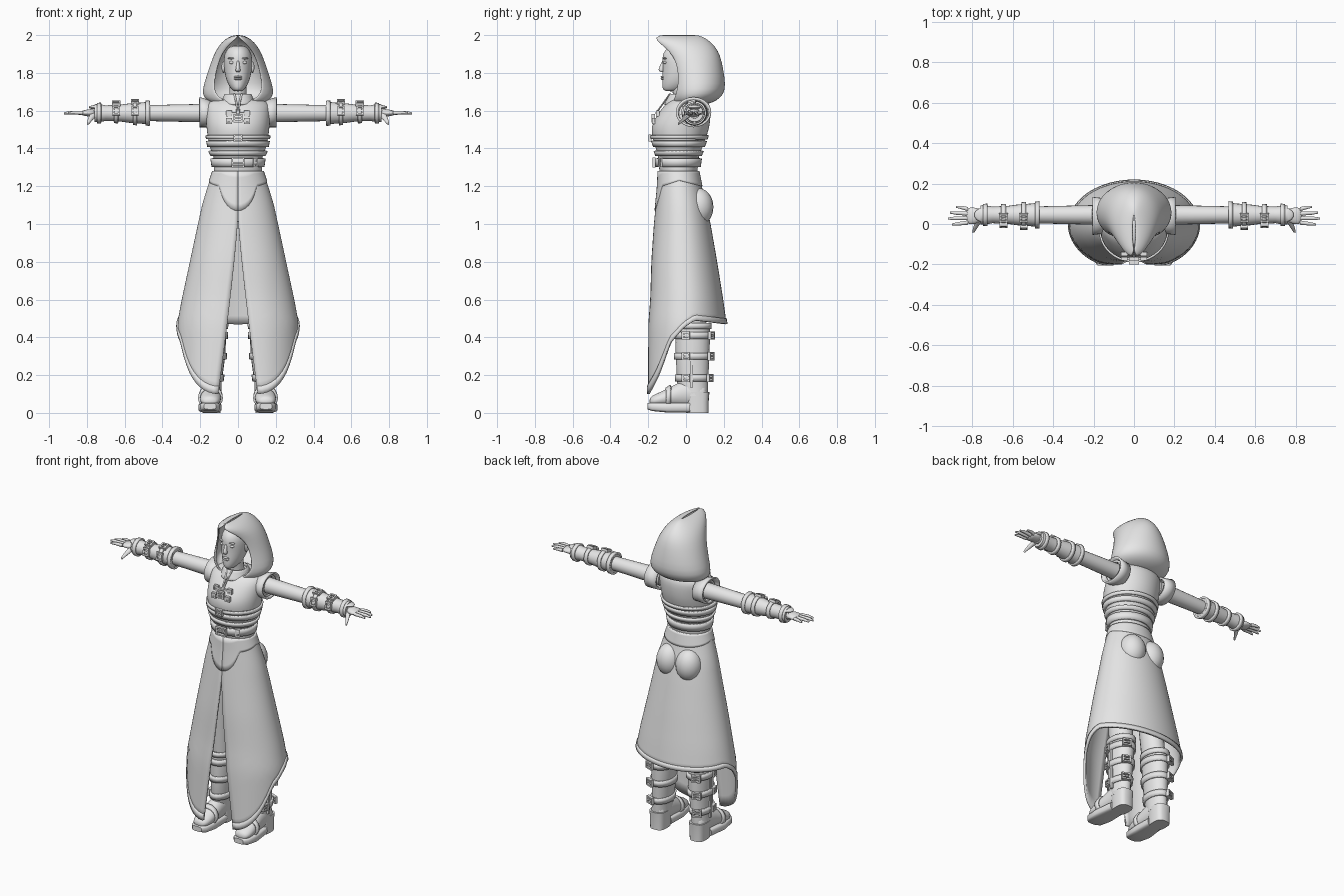
import bpy, bmesh
from math import sin, cos, pi, asin, copysign, sqrt, radians
from mathutils import Vector, Matrix

if "Cube" in bpy.data.objects:
    bpy.data.objects.remove(bpy.data.objects["Cube"])

GREY = (0.8, 0.8, 0.8, 1)
grey = bpy.data.materials.new("plain_grey")
grey.use_nodes = True
grey.diffuse_color = GREY
grey.node_tree.nodes["Principled BSDF"].inputs["Base Color"].default_value = GREY


def finish(name, bm, mirror=False, thick=0, sub=0):
    """Turn a bmesh into an object with its modifiers."""
    bmesh.ops.recalc_face_normals(bm, faces=bm.faces)
    mesh = bpy.data.meshes.new(name)
    bm.to_mesh(mesh)
    bm.free()
    mesh.materials.append(grey)
    mesh.shade_smooth()
    if not sub:
        mesh.set_sharp_from_angle(angle=radians(40))
    obj = bpy.data.objects.new(name, mesh)
    bpy.context.collection.objects.link(obj)
    if mirror:
        obj.modifiers.new("mirror", 'MIRROR')
    if thick:
        mod = obj.modifiers.new("thickness", 'SOLIDIFY')
        mod.thickness, mod.offset = thick, 0
    if sub:
        mod = obj.modifiers.new("smooth", 'SUBSURF')
        mod.levels = mod.render_levels = sub
    return obj


def skin(name, rows, closed=True, caps=True, **kw):
    """Bridge rows of points into a surface."""
    bm = bmesh.new()
    vrows = [[bm.verts.new(p) for p in row] for row in rows]
    n = len(rows[0])
    for a, b in zip(vrows, vrows[1:]):
        for i in range(n if closed else n - 1):
            j = (i + 1) % n
            bm.faces.new((a[i], a[j], b[j], b[i]))
    if closed and caps:
        bm.faces.new(vrows[0])
        bm.faces.new(vrows[-1])
    return finish(name, bm, **kw)


def loft(name, rings, axis='Z', n=20, power=2, **kw):
    """Rings are (position on axis, centre u, centre v, radius u, radius v)."""
    def spow(v):
        return copysign(abs(v) ** (2 / power), v)
    rows = []
    for t, cu, cv, ru, rv in rings:
        row = []
        for i in range(n):
            a = 2 * pi * i / n
            u, v = cu + ru * spow(sin(a)), cv - rv * spow(cos(a))
            row.append({'X': (t, u, v), 'Y': (u, t, v), 'Z': (u, v, t)}[axis])
        rows.append(row)
    return skin(name, rows, **kw)


def band(name, rings, axis='Z', **kw):
    return loft(name, rings, axis, caps=False, thick=0.012, **kw)


def spans(rows, grow=0):
    """Rows (z, half width, front y, back y) to rings."""
    return [(z, 0, (f + b) / 2, w + grow, (b - f) / 2 + grow) for z, w, f, b in rows]


def interp(table, t):
    table = sorted(table)
    t = min(max(t, table[0][0]), table[-1][0])
    for p, q in zip(table, table[1:]):
        if t <= q[0]:
            k = (t - p[0]) / (q[0] - p[0])
            return [a + (b - a) * k for a, b in zip(p, q)]


def boxes(name, items, matrix=Matrix(), **kw):
    """Items are (centre, size)."""
    bm = bmesh.new()
    for c, s in items:
        m = matrix @ Matrix.Translation(c) @ Matrix.Diagonal((*s, 1))
        bmesh.ops.create_cube(bm, size=1, matrix=m)
    return finish(name, bm, **kw)


def buckle(name, loc, normal, w=0.045, h=0.04, mirror=True):
    """Rectangular frame with a tongue, facing along normal."""
    m = Matrix.Translation(loc) @ Vector(normal).to_track_quat('Z', 'Y').to_matrix().to_4x4()
    t = 0.009
    sides = [((s * w / 2, 0, 0), (t, h + t, 0.018)) for s in (-1, 1)]
    ends = [((0, s * h / 2, 0), (w, t, 0.018)) for s in (-1, 1)]
    boxes(name, sides + ends + [((0, 0, 0), (w, t, 0.012))], m, mirror=mirror)


def blob(name, loc, size, mirror=True):
    bm = bmesh.new()
    m = Matrix.Translation(loc) @ Matrix.Diagonal((*size, 1))
    bmesh.ops.create_uvsphere(bm, u_segments=20, v_segments=12, radius=1, matrix=m)
    finish(name, bm, mirror)


# Bodice and its bands
TORSO = [(1.22, .148, -.142, .07), (1.30, .122, -.142, .06), (1.36, .13, -.148, .068),
         (1.40, .15, -.16, .085), (1.45, .16, -.178, .105), (1.51, .168, -.187, .125),
         (1.56, .17, -.165, .13), (1.61, .172, -.13, .132), (1.65, .165, -.095, .12),
         (1.67, .08, -.06, .08)]
loft("bodice", spans(TORSO), n=28, sub=1)


def waist_band(name, z, height, grow):
    rows = [interp(TORSO, z + d * height) for d in (-.5, 0, .5)]
    band(name, spans(rows, grow), n=40)


waist_band("jacket_hem", 1.425, .03, .005)
waist_band("corset_band", 1.375, .025, .009)
waist_band("belt", 1.325, .045, .012)
waist_band("chest_strap", 1.46, .02, .004)


def chest_y(x, z):
    _, w, f, b = interp(TORSO, z)
    return (f + b) / 2 - (b - f) / 2 * sqrt(1 - (x / w) ** 2)


FRONT = (0, -1, 0)
buckle("belt_buckle", (0, chest_y(0, 1.325) - .025, 1.325), FRONT, .06, .045, False)
buckle("belt_loop", (.09, chest_y(.09, 1.325) - .02, 1.325), (.5, -1, 0), .02, .04, False)
buckle("chest_buckle", (0, chest_y(0, 1.455) - .012, 1.455), FRONT, .04, .03, False)
buckle("centre_clasp", (0, chest_y(0, 1.56) - .008, 1.56), FRONT, .04, .035, False)
for i, z in enumerate((1.545, 1.585)):
    y = chest_y(.045, z) - .006
    buckle(f"side_clasp_{i + 1}", (.048, y, z), FRONT, .022, .022)
    boxes(f"clasp_strap_{i + 1}", [((.025, y, z), (.04, .012, .012))], mirror=True)
loft("neck_cord", [(1.585, .004, -.16, .005, .005), (1.64, .008, -.12, .005, .005),
                   (1.69, .02, -.085, .005, .005)], n=8, mirror=True)
band("collar", [(1.63, 0, -.02, .09, .095), (1.66, 0, -.02, .075, .075),
                (1.69, 0, -.02, .068, .065)], sub=1)

# Skirt: open at the front, long front panels, hem trim
SKIRT = [(.1, .32, -.225, .21), (.47, .317, -.215, .21), (.6, .293, -.2, .192), (.8, .25, -.187, .16),
         (1.0, .207, -.165, .125), (1.1, .185, -.155, .105), (1.2, .155, -.145, .078),
         (1.28, .128, -.142, .062)]
LONG = [(-1, .47), (-.15, .49), (.15, .45), (.5, .37), (.8, .2), (1, .1)]
SHORT = [(-1, 1.2), (0, 1.23), (.8, 1.2), (1, 1.07)]


def skirt_sheet(name, hem, start=0, grow=0, slit=0.1, thick=0.01, steps=18, cols=64):
    rows = []
    for r in range(steps + 1):
        v = start + (1 - start) * r / steps
        row = []
        for i in range(cols + 1):
            k = i / cols
            bottom = interp(hem, cos(2 * pi * k))[1]
            z = 1.28 + (bottom - 1.28) * v
            _, w, f, b = interp(SKIRT, z)
            open_x = slit * max(0, (1.03 - z) / .9) ** 1.2 + .0005
            a0 = asin(open_x / w)
            a = a0 + (2 * pi - 2 * a0) * k
            fold = .04 * max(0, cos(a)) ** 14 * max(0, 1 - z)
            row.append(((w + grow) * sin(a),
                        (f + b) / 2 - ((b - f) / 2 + grow) * cos(a) + fold, z))
        rows.append(row)
    skin(name, rows, closed=False, thick=thick)


skirt_sheet("skirt", LONG)
skirt_sheet("skirt_hem_trim", LONG, start=.965, grow=.004, thick=.012, steps=2)
skirt_sheet("hip_panel", SHORT, grow=.005, thick=.008, steps=6)
blob("seat_curve", (.068, .065, 1.09), (.08, .08, .1))

# Hood
HOOD = [(1.635, .11, -.07, .1, .35), (1.655, .165, -.08, .16, .5), (1.69, .187, -.085, .197, .7),
        (1.74, .176, -.085, .205, .8), (1.82, .15, -.09, .192, .85), (1.89, .126, -.11, .178, .8),
        (1.94, .1, -.14, .15, .6), (1.975, .066, -.17, .11, .28), (1.992, .032, -.15, .075, .1),
        (1.997, .004, -.12, .04, .03)]
rows = []
for z, w, f, b, a0 in HOOD:
    arc = [a0 + (2 * pi - 2 * a0) * i / 32 for i in range(33)]
    rows.append([(w * sin(a), (f + b) / 2 - (b - f) / 2 * cos(a), z) for a in arc])
skin("hood", rows, closed=False, thick=.01, sub=1)

# Head and face
HEAD = [(1.702, .022, -.112, -.05), (1.715, .036, -.125, 0), (1.74, .054, -.127, .03),
        (1.78, .068, -.126, .06), (1.83, .076, -.123, .08), (1.88, .077, -.129, .08),
        (1.92, .066, -.116, .07), (1.948, .035, -.08, .03)]
loft("head", spans(HEAD), sub=1)
loft("neck", [(1.6, 0, 0, .06, .06), (1.68, 0, -.02, .046, .048), (1.76, 0, -.03, .046, .05)])
loft("nose", [(1.87, 0, -.118, .007, .007), (1.835, 0, -.127, .009, .012),
              (1.815, 0, -.133, .015, .017), (1.803, 0, -.126, .011, .008)], n=12, sub=1)
blob("eyes", (.032, -.11, 1.855), (.016, .009, .008))
blob("brows", (.034, -.112, 1.877), (.022, .01, .005))
blob("ears", (.077, -.02, 1.83), (.01, .02, .03))
for name, z in (("upper_lip", 1.779), ("lower_lip", 1.768)):
    blob(name, (0, -.122, z), (.022, .012, .006), False)

# Arms, shoulder openings and bracers
def arm_rings(rows, y=.045, z=1.587):
    return [(x, y, z, r, r) for x, r in rows]


loft("arms", arm_rings([(.13, .05), (.3, .046), (.48, .042), (.7, .033), (.77, .028)]),
     'X', mirror=True)
band("shoulder_openings", [(.13, .04, 1.585, .08, .066), (.17, .04, 1.587, .084, .069),
                           (.205, .04, 1.592, .088, .074)], 'X', n=28, mirror=True)
band("sleeve_rings", arm_rings([(.16, .062), (.192, .06)]), 'X', mirror=True)
loft("bracers", arm_rings([(.468, .055), (.475, .06), (.51, .056), (.57, .052), (.62, .045),
                           (.70, .041), (.74, .049), (.76, .046)]), 'X', mirror=True)
for i, (x, r) in enumerate(((.478, .06), (.545, .057), (.645, .047), (.735, .048))):
    band(f"bracer_strap_{i + 1}", arm_rings([(x - .011, r + .002), (x + .011, r)]), 'X', mirror=True)
for i, (x, r) in enumerate(((.545, .06), (.645, .052))):
    buckle(f"bracer_top_buckle_{i + 1}", (x, .03, 1.587 + r), (0, -.3, 1), .035, .035)
    buckle(f"bracer_front_buckle_{i + 1}", (x, .045 - r, 1.6), (0, -1, .2), .03, .04)
blob("hand_guards", (.745, .045, 1.618), (.045, .035, .012))

# Hands
loft("palms", [(.75, .045, 1.588, .028, .024), (.785, .04, 1.588, .042, .02),
               (.835, .04, 1.588, .045, .013)], 'X', mirror=True, sub=1)
for i, tip in enumerate((.88, .91, .92, .9)):
    y, y2 = .073 - .022 * i, .085 - .029 * i
    loft(f"fingers_{i + 1}", [(.82, y, 1.588, .011, .011), (tip - .03, (y + y2 * 2) / 3, 1.59, .009, .009),
                              (tip, y2, 1.586, .005, .005)], 'X', n=10, mirror=True)
loft("thumbs", [(.02, .765, 1.58, .018, .014), (-.015, .783, 1.553, .012, .012),
                (-.042, .795, 1.53, .006, .006)], 'Y', n=10, mirror=True)

# Legs and boots
loft("legs", [(.4, .125, .035, .06, .08), (.7, .115, .01, .07, .075),
              (1.0, .09, -.01, .075, .08)], mirror=True)
SHAFT = [(.09, .14, .045, .052, .07), (.16, .137, .035, .05, .082), (.28, .132, .035, .062, .088),
         (.4, .128, .035, .066, .092), (.47, .128, .035, .067, .09)]
loft("boot_shafts", SHAFT, mirror=True)
loft("boot_feet", [(-.195, .148, .06, .03, .02), (-.17, .148, .065, .052, .032),
                   (-.12, .146, .075, .058, .042), (-.06, .142, .09, .053, .06),
                   (0, .14, .105, .05, .075), (.07, .14, .1, .05, .07),
                   (.115, .14, .1, .04, .05)], 'Y', mirror=True, sub=1)
loft("boot_soles", [(-.205, .148, .035, .032, .016), (-.18, .148, .032, .053, .022),
                    (-.1, .148, .028, .062, .026), (.02, .142, .028, .052, .026)],
     'Y', power=4, mirror=True)
loft("boot_heels", [(0, .14, .06, .048, .06), (.06, .14, .06, .05, .06),
                    (.11, .14, .06, .052, .064)], power=3, mirror=True)
band("instep_straps", [(-.105, .146, .078, .06, .05), (-.08, .145, .088, .058, .056)],
     'Y', mirror=True)
for i, z in enumerate((.185, .30, .41)):
    ring = [interp(SHAFT, z + d) for d in (-.018, .018)]
    band(f"boot_strap_{i + 1}", [(t, x, y, u + .004, v + .004) for t, x, y, u, v in ring], mirror=True)
    _, x, y, u, v = interp(SHAFT, z)
    buckle(f"boot_side_buckle_{i + 1}", (x + u + .006, 0, z), (1, -.2, 0), .035, .032)
    buckle(f"boot_back_buckle_{i + 1}", (x + u * .55, y + v * .95 + .012, z), (.4, 1, 0), .045, .035)
band("boot_cuffs", [(.445, .128, .035, .07, .094), (.475, .128, .035, .071, .095)], mirror=True)
boxes("boot_side_strips", [((.194, .03, .29), (.012, .016, .31))], mirror=True)
